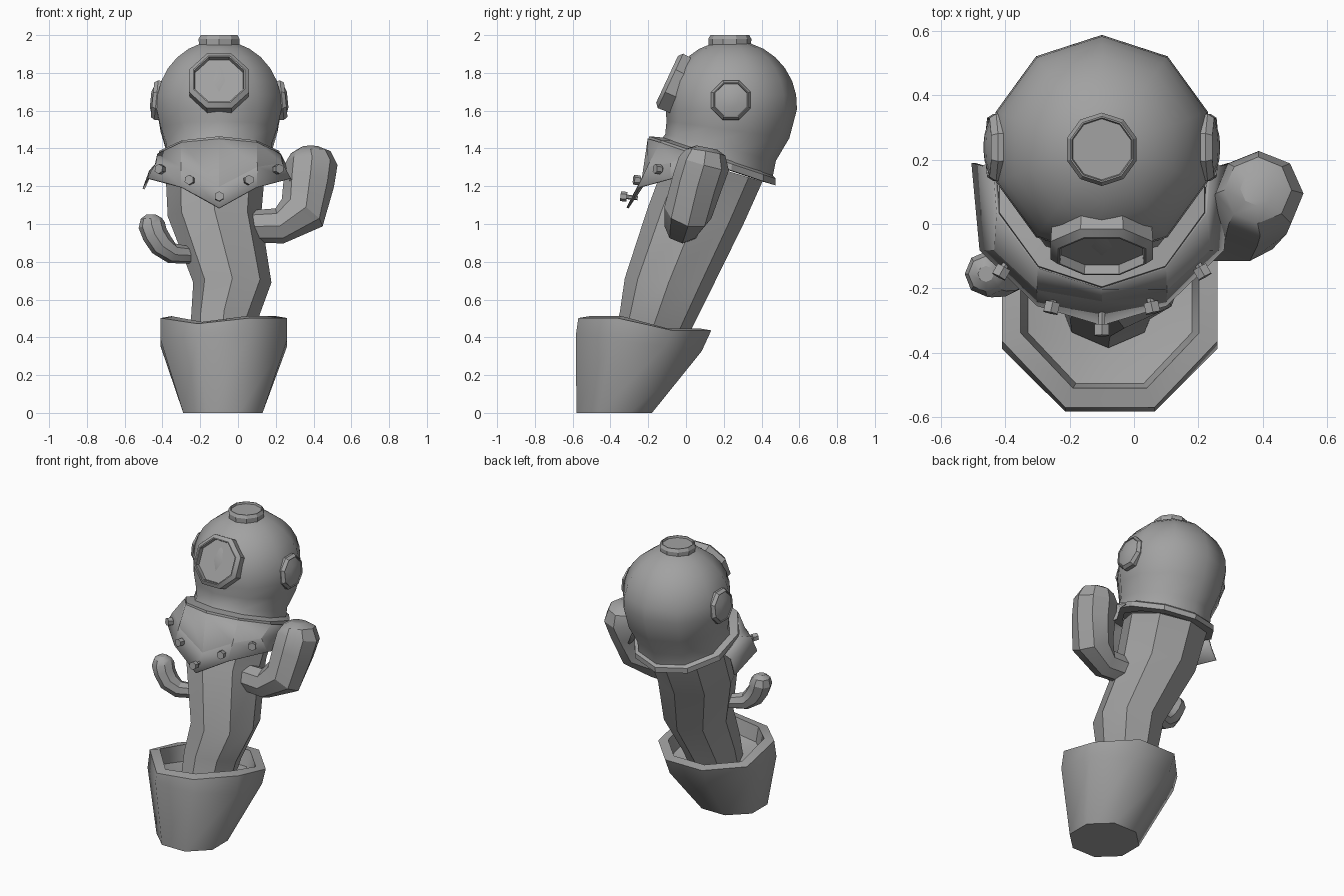
import bpy, bmesh, math
from mathutils import Vector

if "Cube" in bpy.data.objects:
    bpy.data.objects.remove(bpy.data.objects["Cube"])

grey = bpy.data.materials.new("plain grey")
grey.diffuse_color = (0.36, 0.36, 0.36, 1)
grey.use_nodes = True
grey.node_tree.nodes["Principled BSDF"].inputs["Base Color"].default_value = grey.diffuse_color
CX = -0.10  # centre line of the helmet


def finish(name, bm, angle=30):
    bmesh.ops.recalc_face_normals(bm, faces=bm.faces)
    me = bpy.data.meshes.new(name)
    bm.to_mesh(me)
    bm.free()
    ob = bpy.data.objects.new(name, me)
    bpy.context.collection.objects.link(ob)
    me.materials.append(grey)
    bpy.ops.object.select_all(action='DESELECT')
    ob.select_set(True)
    bpy.context.view_layer.objects.active = ob
    bpy.ops.object.shade_smooth_by_angle(angle=math.radians(angle))
    return ob


def ring(c, rx, ry=None, n=8, tilt=0.0, phase=None):
    """Polygon round c; tilt raises its front edge (slope dz/dy)."""
    ry = rx if ry is None else ry
    phase = math.pi / n if phase is None else phase
    pts = []
    for i in range(n):
        a = phase + 2 * math.pi * i / n
        y = ry * math.sin(a)
        pts.append(Vector((c[0] + rx * math.cos(a), c[1] + y, c[2] - tilt * y)))
    return pts


def loft(name, rings, angle=30, closed=False):
    bm = bmesh.new()
    rows = [[bm.verts.new(p) for p in r] for r in rings]
    n = len(rows[0])
    pairs = list(zip(rows, rows[1:])) + ([(rows[-1], rows[0])] if closed else [])
    for a, b in pairs:
        for i in range(n):
            j = (i + 1) % n
            bm.faces.new((a[i], a[j], b[j], b[i]))
    if not closed:
        bm.faces.new(rows[0])
        bm.faces.new(rows[-1])
    return finish(name, bm, angle)


def tube(name, path, radii, n=8):
    """Round limb along a path with rings square to it."""
    path = [Vector(p) for p in path]
    rings = []
    for i, p in enumerate(path):
        t = (path[min(i + 1, len(path) - 1)] - path[max(i - 1, 0)]).normalized()
        u = Vector((0, 1, 0))
        u = (u - t * u.dot(t)).normalized()
        v = t.cross(u)
        rings.append([p + radii[i] * (u * math.cos(a) + v * math.sin(a))
                      for a in [2 * math.pi * k / n for k in range(n)]])
    return loft(name, rings)


def place(pts, centre, normal):
    q = Vector(normal).normalized().to_track_quat('Z', 'Y')
    return [q @ p + Vector(centre) for p in pts]


# flower pot: leaning octagon with an uneven rim and hollow inside
R = 1 / math.cos(math.pi / 8)
PC = -0.075


def rim(y, rx, ry, drop):
    """Rim ring: front half high, back half low, one front corner sagging."""
    pts = ring((PC, y, 0), rx * R, ry * R)
    for i, p in enumerate(pts):
        p.z = (0.447 if i < 4 else 0.512) - drop - (0.03 if i == 5 else 0)
    return pts


loft("pot", [
    ring((-0.08, -0.38, 0), 0.21 * R, 0.20 * R),
    ring((PC, -0.25, 0.37), 0.335 * R, 0.333 * R, tilt=0.13),
    rim(-0.218, 0.335, 0.352, 0.01),
    rim(-0.218, 0.277, 0.292, 0),
    rim(-0.225, 0.255, 0.27, 0.10),
    ring((-0.09, -0.23, 0.35), 0.16 * R, 0.16 * R, tilt=0.09)], angle=48)

# cactus trunk
loft("trunk", [
    ring((-0.08, -0.22, 0.33), 0.16, 0.165, tilt=0.3, phase=0),
    ring((-0.075, -0.165, 0.48), 0.175, 0.185, tilt=0.3, phase=0),
    ring((-0.03, -0.092, 0.69), 0.207, 0.232, tilt=0.1, phase=0),
    ring((-0.125, 0.05, 1.04), 0.247, 0.255, tilt=0.15, phase=0),
    ring((-0.12, 0.155, 1.30), 0.265, 0.25, tilt=0.3, phase=0)])

# cactus arms
tube("large_arm",
     [(0.03, 0.0, 0.985), (0.22, -0.02, 0.99), (0.34, 0.01, 1.06), (0.375, 0.06, 1.22),
      (0.39, 0.095, 1.32), (0.385, 0.105, 1.38), (0.385, 0.11, 1.405)],
     [0.085, 0.095, 0.13, 0.135, 0.137, 0.105, 0.055])
tube("small_arm",
     [(-0.25, -0.09, 0.835), (-0.35, -0.14, 0.845), (-0.405, -0.16, 0.89), (-0.44, -0.16, 0.945),
      (-0.457, -0.155, 0.995), (-0.46, -0.155, 1.03), (-0.46, -0.155, 1.05)],
     [0.045, 0.055, 0.066, 0.068, 0.071, 0.055, 0.025])

# helmet: ten-sided dome running into a tilted neck
HC, HZ, HR = 0.240, 1.625, 0.346
UP = math.pi / 2
rings = [ring((CX, 0.155, 1.33), 0.30, n=10, tilt=0.33, phase=UP),
         ring((CX, 0.183, 1.405), 0.293, n=10, tilt=0.24, phase=UP),
         ring((CX, 0.222, 1.50), 0.325, n=10, tilt=0.14, phase=UP)]
for k in range(8):
    a = math.radians(-3 + k * 12.8)
    rings.append(ring((CX, HC, HZ + HR * math.sin(a)), HR * math.cos(a) + 0.002,
                      n=10, phase=UP))
loft("helmet", rings, angle=60)

# collar band round the neck
loft("collar_band", [
    ring((CX, 0.165, 1.365), 0.28, n=10, tilt=0.33, phase=UP),
    ring((CX, 0.14, 1.352), 0.335, n=10, tilt=0.335, phase=UP),
    ring((CX, 0.135, 1.318), 0.338, n=10, tilt=0.335, phase=UP),
    ring((CX, 0.15, 1.31), 0.25, n=10, tilt=0.335, phase=UP)], closed=True)

# breastplate: mirrored rows hanging from the band to a point
bib = [[(0, -.197, 1.45), (.197, -.133, 1.43), (.322, .035, 1.37), (.335, .2, 1.31)],
       [(0, -.235, 1.195), (.20, -.20, 1.30), (.33, -.08, 1.32), (.365, .18, 1.28)],
       [(0, -.31, 1.085), (.20, -.25, 1.195), (.375, -.08, 1.24), (.40, .19, 1.185)]]
bm = bmesh.new()
rows = []
for r in bib:
    full = [(-x, y, z) for x, y, z in reversed(r[1:])] + r
    rows.append([bm.verts.new((CX + x, y, z)) for x, y, z in full])
for a, b in zip(rows, rows[1:]):
    for i in range(len(a) - 1):
        bm.faces.new((a[i], a[i + 1], b[i + 1], b[i]))
plate = finish("breastplate", bm, 12)
solid = plate.modifiers.new("thickness", 'SOLIDIFY')
solid.thickness = 0.012
solid.offset = 0

# bolts along the lower edge
for k, (x, y, z) in enumerate([(0, -.325, 1.145), (.155, -.255, 1.232), (.31, -.145, 1.29)]):
    for s in ((1,) if k == 0 else (1, -1)):
        n = Vector((s * (0, 0.2, 0.5)[k], -0.9, 0.1)).normalized()
        c = Vector((CX + s * x, y, z))
        shape = [(0.012, -0.07), (0.012, -0.012), (0.026, -0.012), (0.026, 0.022)]
        loft("bolt", [place(ring((0, 0, h), r, n=6), c, n) for r, h in shape])


# portholes: chamfered frame round a pane given as (radius share, height) rings
def porthole(name, centre, normal, r, edge, depth, pane, n):
    shape = [(0.97, -0.05), (1, edge), (pane[0][0] + 0.04, depth)] + pane
    loft(name, [place(ring((0, 0, h), q * r, n=n), centre, normal) for q, h in shape])


porthole("front_porthole", (CX, -0.055, 1.745), (0, -0.9, 0.42), 0.172, 0.03, 0.05,
         [(0.82, 0.05), (0.80, 0.02)], 8)
porthole("top_porthole", (CX, 0.232, 1.965), (0, 0, 1), 0.114, 0.015, 0.035,
         [(0.86, 0.035), (0.83, 0.022)], 10)
for s in (1, -1):
    porthole("side_porthole", (CX + s * 0.325, 0.238, 1.655), (s, 0, 0.1), 0.113, 0.008, 0.028,
             [(0.84, 0.028), (0.82, 0.022), (0.4, 0.038)], 8)
